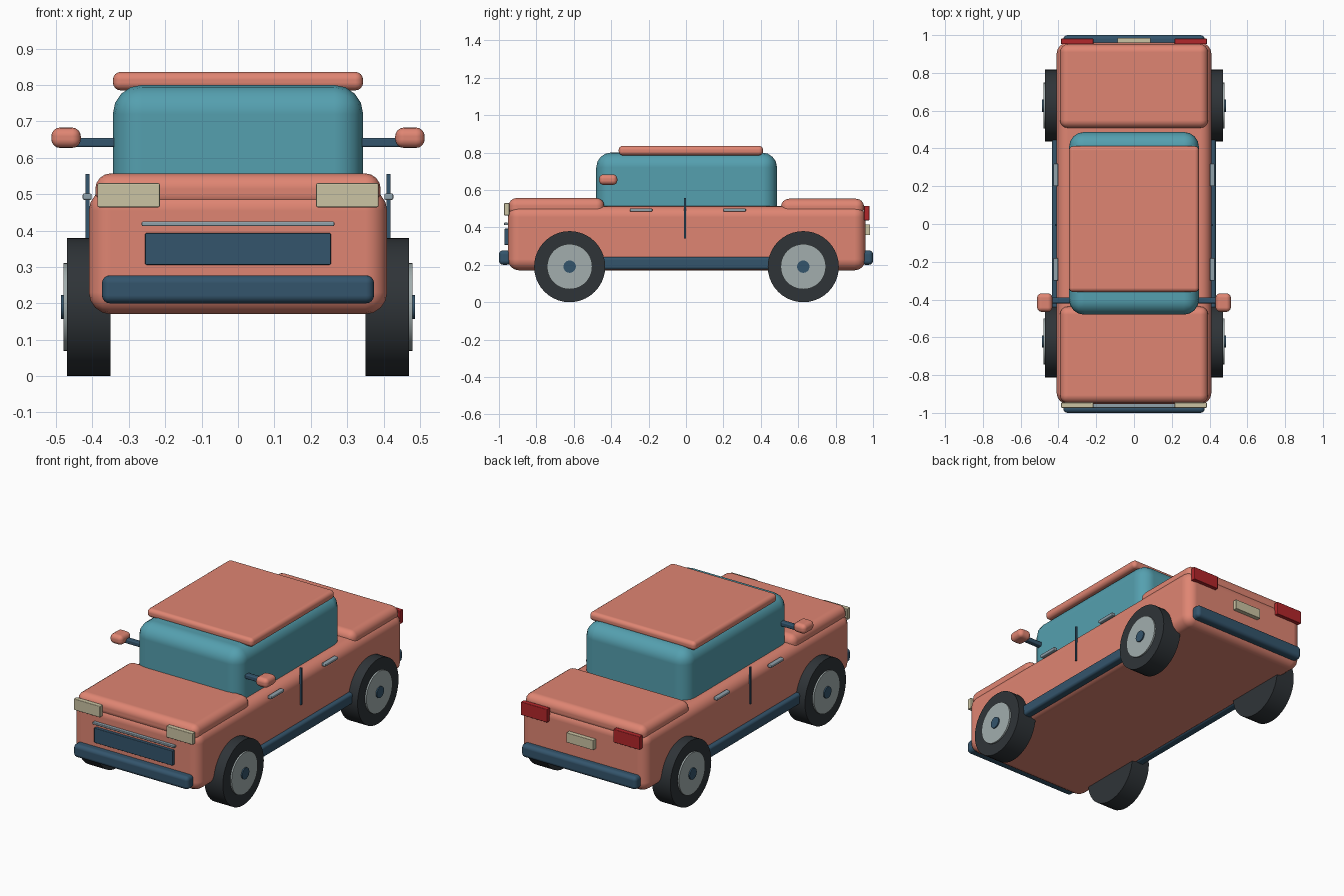
import bpy
import bmesh
import math
from mathutils import Matrix, Vector

old = bpy.data.objects.get("Cube")
if old:
    bpy.data.objects.remove(old, do_unlink=True)


def material(name, r, g, b):
    m = bpy.data.materials.new(name)
    m.use_nodes = True
    m.diffuse_color = (r, g, b, 1)
    m.node_tree.nodes["Principled BSDF"].inputs["Base Color"].default_value = (r, g, b, 1)
    return m


CORAL = material("coral paint", 0.74, 0.235, 0.17)
GLASS = material("teal glass", 0.09, 0.35, 0.43)
NAVY = material("navy trim", 0.034, 0.09, 0.15)
RUBBER = material("black rubber", 0.028, 0.034, 0.039)
HUB = material("hub grey", 0.36, 0.42, 0.42)
CHROME = material("chrome", 0.28, 0.36, 0.41)
CREAM = material("cream lamp", 0.6, 0.55, 0.37)
RED = material("red lamp", 0.45, 0.02, 0.024)


def finish(bm, name, mat, bevel=0, segments=4):
    mesh = bpy.data.meshes.new(name)
    bm.to_mesh(mesh)
    bm.free()
    mesh.materials.append(mat)
    ob = bpy.data.objects.new(name, mesh)
    bpy.context.collection.objects.link(ob)
    bpy.ops.object.select_all(action="DESELECT")
    ob.select_set(True)
    bpy.context.view_layer.objects.active = ob
    bpy.ops.object.shade_smooth_by_angle(angle=math.radians(32))
    if bevel:
        mod = ob.modifiers.new("rounded edges", "BEVEL")
        mod.width = bevel
        mod.segments = segments
        mod.harden_normals = True
    return ob


def box(name, mat, x, y, z, bevel=0, segments=4):
    """Rounded box given its (low, high) range on each axis."""
    bm = bmesh.new()
    bmesh.ops.create_cube(bm, size=1)
    spans = (sorted(x), sorted(y), sorted(z))
    bmesh.ops.scale(bm, vec=[b - a for a, b in spans], verts=bm.verts)
    bmesh.ops.translate(bm, vec=[(a + b) / 2 for a, b in spans], verts=bm.verts)
    return finish(bm, name, mat, bevel, segments)


def disc(name, mat, radius, x, y, z):
    """Cylinder along x between the two x values."""
    bm = bmesh.new()
    bmesh.ops.create_cone(bm, cap_ends=True, segments=40, radius1=radius,
                          radius2=radius, depth=abs(x[1] - x[0]))
    bmesh.ops.transform(bm, matrix=Matrix.Rotation(math.pi / 2, 4, "Y"), verts=bm.verts)
    bmesh.ops.translate(bm, vec=Vector((sum(x) / 2, y, z)), verts=bm.verts)
    return finish(bm, name, mat)


# Main shell
box("body", CORAL, (-0.41, 0.41), (-0.953, 0.96), (0.17, 0.515), 0.06)
box("hood", CORAL, (-0.392, 0.392), (-0.948, -0.437), (0.46, 0.557), 0.042)
box("trunk_lid", CORAL, (-0.392, 0.392), (0.508, 0.952), (0.46, 0.553), 0.042)
box("cabin_glass", GLASS, (-0.344, 0.344), (-0.48, 0.487), (0.44, 0.8), 0.08)
box("roof", CORAL, (-0.344, 0.344), (-0.36, 0.412), (0.785, 0.836), 0.022)

# Bumpers, grille and plate
box("front_bumper", NAVY, (-0.374, 0.374), (-1, -0.935), (0.2, 0.277), 0.022)
box("rear_bumper", NAVY, (-0.374, 0.374), (0.935, 1), (0.2, 0.277), 0.022)
box("grille", NAVY, (-0.255, 0.255), (-0.971, -0.95), (0.306, 0.393), 0.003, 2)
box("grille_strip", CHROME, (-0.265, 0.265), (-0.973, -0.95), (0.412, 0.425), 0.004, 2)
box("rear_plate", CREAM, (-0.087, 0.087), (0.955, 0.985), (0.358, 0.415), 0.002, 2)

# Parts repeated on both sides
for side, s in (("left", 1), ("right", -1)):
    def span(a, b):
        return (s * a, s * b)

    box(side + "_headlight", CREAM, span(0.215, 0.386), (-0.973, -0.945), (0.464, 0.53), 0.004, 2)
    box(side + "_tail_light", RED, span(0.215, 0.386), (0.952, 0.981), (0.437, 0.515), 0.004, 2)
    box(side + "_sill", NAVY, span(0.38, 0.434), (-0.5, 0.5), (0.175, 0.241), 0.015)
    box(side + "_door_seam", NAVY, span(0.408, 0.419), (-0.011, -0.001), (0.34, 0.556))
    for name, y in (("front", -0.24), ("rear", 0.26)):
        box(side + "_" + name + "_door_handle", CHROME, span(0.402, 0.427),
            (y - 0.06, y + 0.06), (0.484, 0.502), 0.005, 2)
    box(side + "_mirror_arm", NAVY, span(0.335, 0.45), (-0.42, -0.388), (0.629, 0.655), 0.006, 2)
    box(side + "_mirror", CORAL, span(0.432, 0.513), (-0.465, -0.367), (0.627, 0.683), 0.024)

    # Wheels
    for name, y in (("front", -0.622), ("rear", 0.627)):
        wheel = side + "_" + name
        disc(wheel + "_tyre", RUBBER, 0.19, span(0.35, 0.47), y, 0.19)
        disc(wheel + "_hub", HUB, 0.121, span(0.44, 0.479), y, 0.19)
        disc(wheel + "_cap", NAVY, 0.033, span(0.45, 0.486), y, 0.19)
